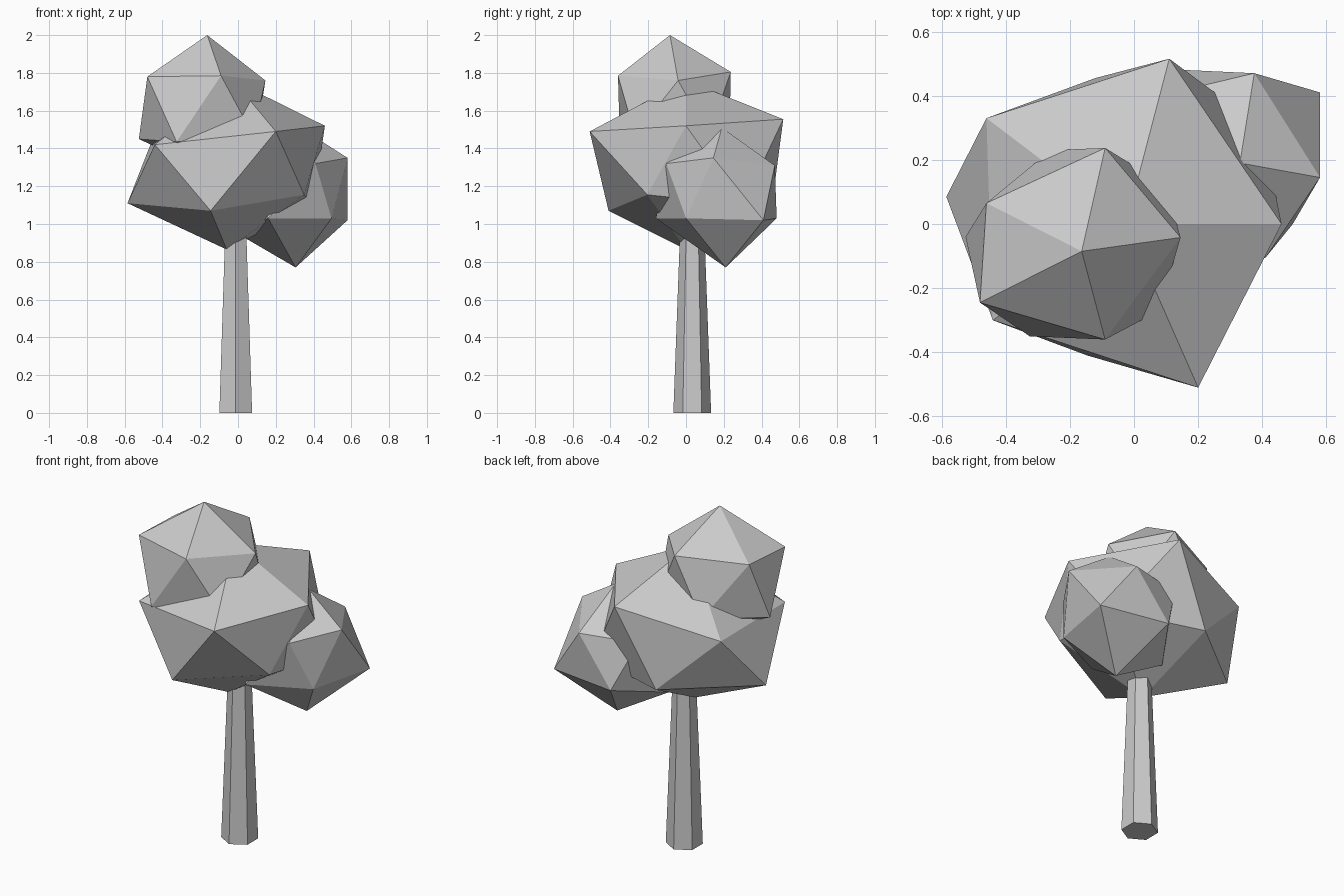
import bpy, bmesh
from math import pi


def foliage(name, top, upper, lower, bottom):
    """Irregular 20-sided clump: two staggered rings of five, capped at both ends."""
    bm = bmesh.new()
    t, b = bm.verts.new(top), bm.verts.new(bottom)
    u = [bm.verts.new(p) for p in upper]
    d = [bm.verts.new(p) for p in lower]
    for i in range(5):
        j = (i + 1) % 5
        bm.faces.new((t, u[i], u[j]))
        bm.faces.new((u[i], d[i], u[j]))
        bm.faces.new((d[i], d[j], u[j]))
        bm.faces.new((b, d[j], d[i]))
    bmesh.ops.recalc_face_normals(bm, faces=bm.faces)
    mesh = bpy.data.meshes.new(name)
    bm.to_mesh(mesh)
    bm.free()
    obj = bpy.data.objects.new(name, mesh)
    bpy.context.collection.objects.link(obj)
    return obj


# Tapered six-sided trunk
bpy.ops.mesh.primitive_cone_add(vertices=6, radius1=0.10, radius2=0.063, depth=1.0,
                                location=(-0.012, 0.033, 0.5))
bpy.context.object.name = "trunk"

# Large middle clump
foliage("main_foliage", (-0.025, 0.0, 1.76),
        [(0.46, 0.0, 1.52), (0.11, 0.515, 1.555), (-0.46, 0.33, 1.43),
         (-0.44, -0.30, 1.42), (0.20, -0.51, 1.49)],
        [(0.40, 0.30, 1.10), (-0.12, 0.455, 1.10), (-0.585, 0.085, 1.11),
         (-0.145, -0.41, 1.07), (0.35, -0.205, 1.155)],
        (-0.06, 0.0, 0.865))

# Small clump at the top left
foliage("top_foliage", (-0.163, -0.085, 2.0),
        [(0.145, -0.042, 1.76), (-0.09, 0.237, 1.805), (-0.46, 0.065, 1.785),
         (-0.48, -0.245, 1.78), (-0.09, -0.36, 1.785)],
        [(0.10, 0.12, 1.47), (-0.26, 0.23, 1.47), (-0.525, -0.04, 1.45),
         (-0.325, -0.35, 1.435), (0.08, -0.27, 1.47)],
        (-0.16, -0.08, 1.28))

# Small clump low on the right
foliage("side_foliage", (0.33, 0.19, 1.51),
        [(0.58, 0.145, 1.35), (0.375, 0.47, 1.31), (0.04, 0.39, 1.31),
         (0.04, 0.01, 1.31), (0.41, -0.105, 1.32)],
        [(0.58, 0.41, 1.02), (0.16, 0.48, 1.03), (-0.03, 0.20, 0.965),
         (0.16, -0.16, 1.03), (0.495, 0.0, 1.03)],
        (0.305, 0.21, 0.77))
